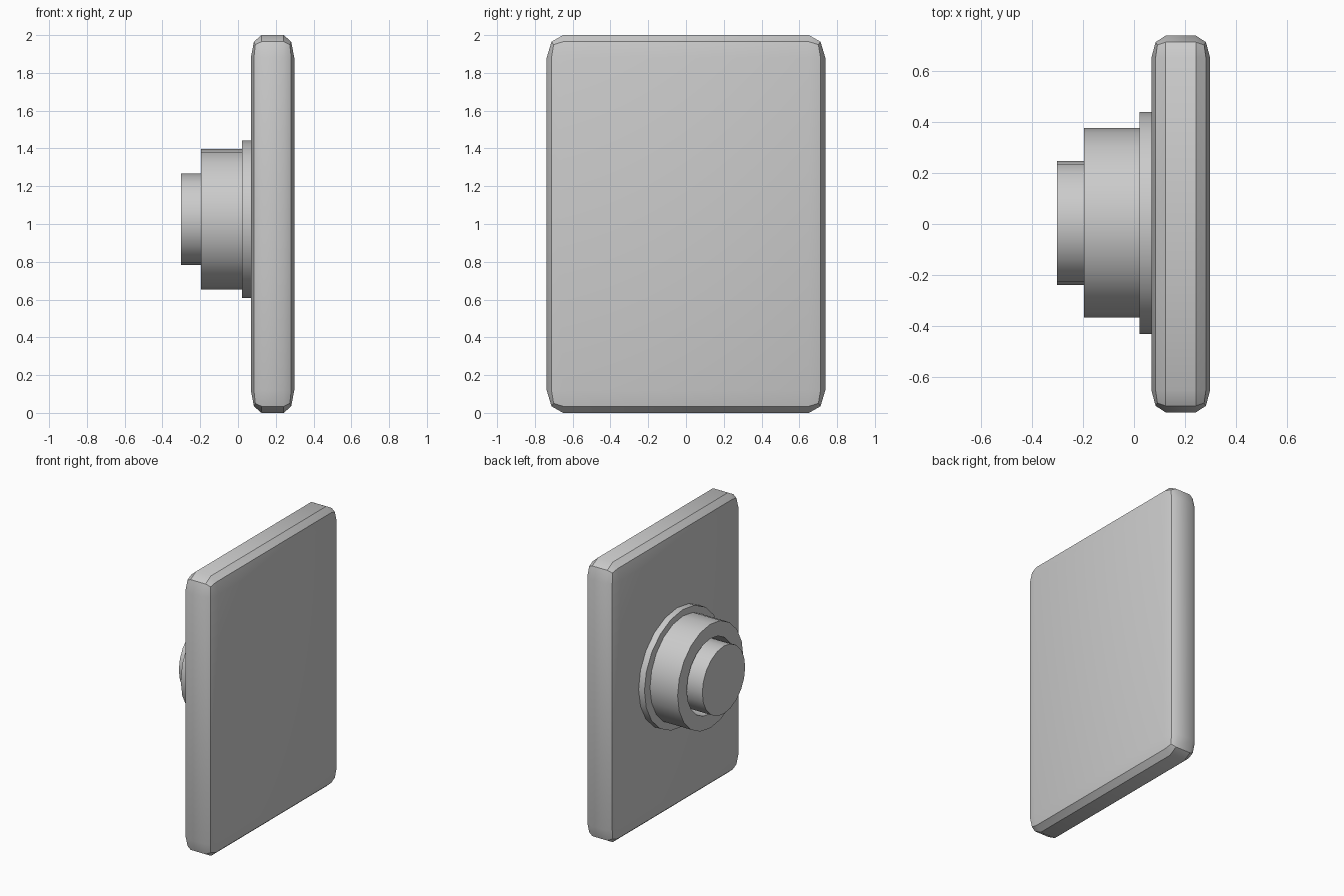
import bpy, bmesh, math

if "Cube" in bpy.data.objects:
    bpy.data.objects.remove(bpy.data.objects["Cube"])

SIDES = 20
CY, CZ = 0.004, 1.025


def finish(name, bm):
    bmesh.ops.recalc_face_normals(bm, faces=bm.faces)
    mesh = bpy.data.meshes.new(name)
    bm.to_mesh(mesh)
    bm.free()
    ob = bpy.data.objects.new(name, mesh)
    bpy.context.collection.objects.link(ob)
    bpy.ops.object.select_all(action='DESELECT')
    ob.select_set(True)
    bpy.context.view_layer.objects.active = ob
    bpy.ops.object.shade_smooth_by_angle(angle=math.radians(30))
    return ob


def turned(name, profile, sy=1.0, sz=1.0):
    """Revolve (x, radius) points around the x axis and cap both ends."""
    bm = bmesh.new()
    rings = []
    for x, r in profile:
        rings.append([bm.verts.new((x,
                                    CY + sy * r * math.cos(2 * math.pi * i / SIDES),
                                    CZ + sz * r * math.sin(2 * math.pi * i / SIDES)))
                      for i in range(SIDES)])
    for a, b in zip(rings, rings[1:]):
        for i in range(SIDES):
            j = (i + 1) % SIDES
            bm.faces.new((a[i], a[j], b[j], b[i]))
    bm.faces.new(rings[0])
    bm.faces.new(rings[-1])
    return finish(name, bm)


# Rounded panel: bevelled in unit steps, then stretched so each axis has its own bevel width
size = (0.230, 1.475, 2.0)
bevel = (0.056, 0.087, 0.119)
bm = bmesh.new()
bmesh.ops.create_cube(bm, size=1)
bmesh.ops.scale(bm, vec=[s / b for s, b in zip(size, bevel)], verts=bm.verts)
bmesh.ops.bevel(bm, geom=bm.edges[:], offset=1, segments=2, profile=0.5,
                affect='EDGES')
bmesh.ops.scale(bm, vec=bevel, verts=bm.verts)
bmesh.ops.translate(bm, vec=(0.183, 0, 1.0), verts=bm.verts)
finish("panel", bm)

# Thin flange against the panel
turned("flange", [(0.075, 0.434), (0.022, 0.434)], sz=0.961)

# Housing with a recess around the button
turned("housing", [(0.025, 0.371), (-0.196, 0.371), (-0.196, 0.268),
                   (-0.05, 0.268)])

# Push button in the recess
turned("button", [(-0.05, 0.242), (-0.301, 0.242)])
